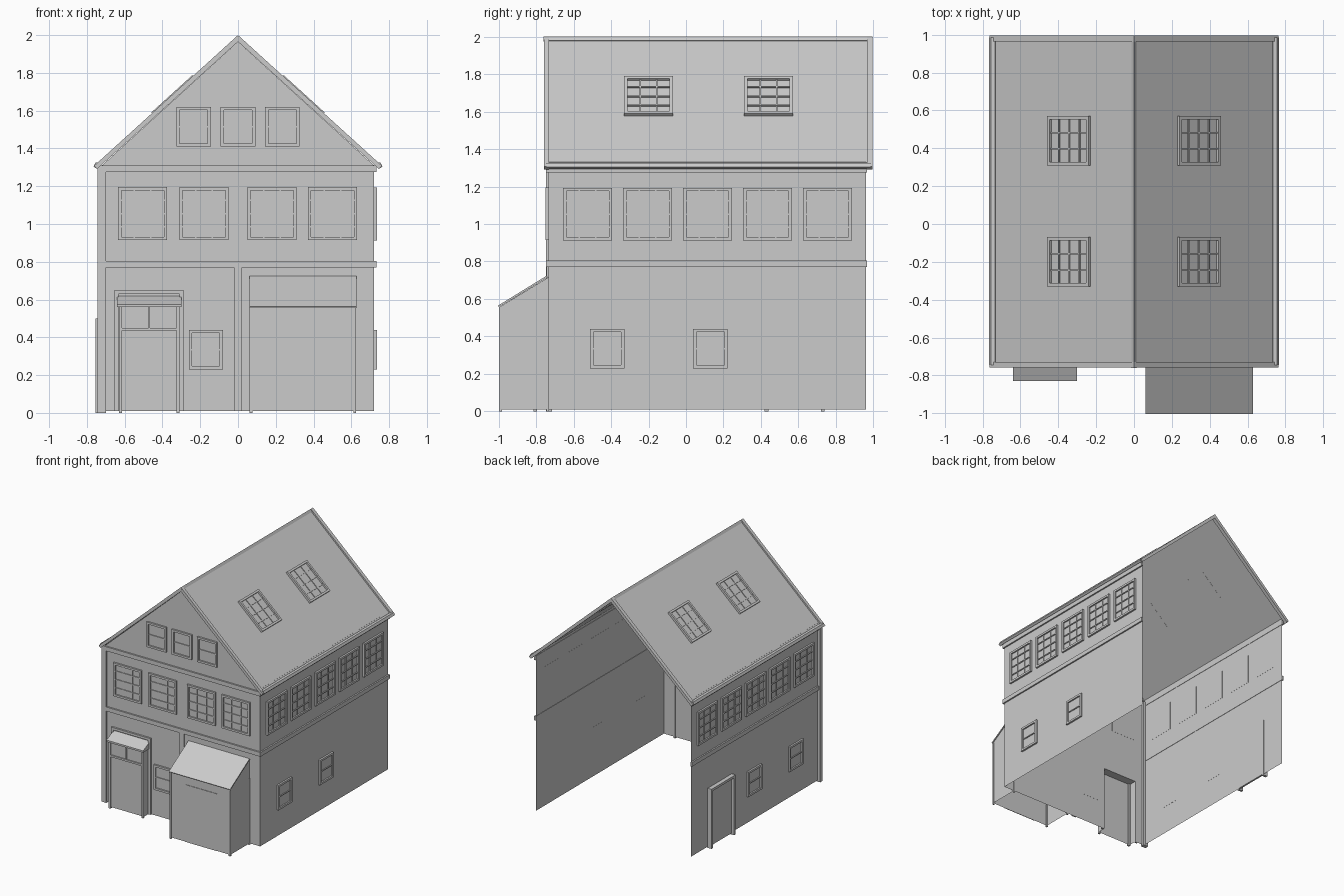
import bpy, bmesh, math
from mathutils import Matrix, Vector

if "Cube" in bpy.data.objects:
    bpy.data.objects.remove(bpy.data.objects["Cube"])

def finish(name, bm):
    me = bpy.data.meshes.new(name)
    bm.to_mesh(me)
    bm.free()
    ob = bpy.data.objects.new(name, me)
    bpy.context.collection.objects.link(ob)
    return ob

def add_box(bm, x0, x1, y0, y1, z0, z1, m=Matrix()):
    t = Matrix.Translation(((x0+x1)/2, (y0+y1)/2, (z0+z1)/2))
    bmesh.ops.create_cube(bm, size=1, matrix=m @ t @ Matrix.Diagonal((x1-x0, y1-y0, z1-z0, 1)))

def box(name, *b):
    bm = bmesh.new()
    add_box(bm, *b)
    return finish(name, bm)

def sheet(name, *polys):
    bm = bmesh.new()
    for p in polys:
        bm.faces.new([bm.verts.new(c) for c in p])
    return finish(name, bm)

def prism(name, pts, y0, y1):
    # x-z outline extruded along y
    bm = bmesh.new()
    f = bm.faces.new([bm.verts.new((x, y0, z)) for x, z in pts])
    r = bmesh.ops.extrude_face_region(bm, geom=[f])
    bmesh.ops.translate(bm, vec=(0, y1-y0, 0), verts=[v for v in r['geom'] if isinstance(v, bmesh.types.BMVert)])
    bmesh.ops.recalc_face_normals(bm, faces=bm.faces)
    return finish(name, bm)

def window(name, centre, u, v, w, h, cols, rows, depth=0.015, edge=0.017):
    # framed pane with glazing bars; u, v span the pane
    u, v = Vector(u), Vector(v)
    m = Matrix.Translation(centre) @ Matrix((u, v, u.cross(v))).transposed().to_4x4()
    a, b = w/2, h/2
    bm = bmesh.new()
    for s in (-1, 1):
        x, y = sorted((s*a, s*(a-edge))), sorted((s*b, s*(b-edge)))
        add_box(bm, *x, -b, b, 0, depth, m)
        add_box(bm, -a+edge, a-edge, *y, 0, depth, m)
    add_box(bm, -a+edge, a-edge, -b+edge, b-edge, -0.001, 0.003, m)
    t = 0.004
    for i in range(1, cols):
        x = -a + w*i/cols
        add_box(bm, x-t, x+t, -b+edge, b-edge, 0.003, 0.009, m)
    for j in range(1, rows):
        y = -b + h*j/rows
        add_box(bm, -a+edge, a-edge, y-t, y+t, 0.003, 0.010, m)
    return finish(name, bm)

X, Z = (1, 0, 0), (0, 0, 1)
WX, YF, YB = 0.72, -0.735, 0.96      # wall half width, front, back

# Walls: thin shells, open at the back and underneath
sheet("front_wall", [(x, YF, z) for x, z in (
    (-WX, .01), (-.63, .01), (-.63, .56), (-.31, .56), (-.31, .01),
    (WX, .01), (WX, 1.31), (0, 1.965), (-WX, 1.31))])
for s, side in ((1, "right"), (-1, "left")):
    sheet(side + "_wall", [(s*WX, y, z) for y, z in ((YF, .01), (YB, .01), (YB, 1.33), (YF, 1.33))])

# Horizontal bands and posts
for name, z0, z1 in (("floor_band", .77, .805), ("eave_band", 1.275, 1.31)):
    box(name + "_front", -.70, .73, -.748, YF, z0, z1)
    for s in (-1, 1):
        box(name + "_side", *sorted((s*(WX-.003), s*.732)), -.745, .967, z0, z1)
box("corner_post", -.745, -.70, -.748, -.715, 0, 1.31)
box("centre_post", -.02, .02, -.745, YF, .01, .77)

# Roof sheets, ridge, rakes and eaves
K = 0.69/0.76
L = math.hypot(1, K)
for s, side in ((1, "right"), (-1, "left")):
    sheet(side + "_roof", [(0, -.75, 1.983), (0, .985, 1.983), (s*.75, .985, 1.983-.75*K), (s*.75, -.75, 1.983-.75*K)])
    prism(side + "_eave_trim", [(s*.735, 1.327), (s*.755, 1.325), (s*.765, 1.305), (s*.75, 1.293), (s*.73, 1.315)], -.745, .985)
prism("ridge_cap", [(-.012, 1.979), (0, 2), (.012, 1.979), (0, 1.975)], -.76, .99)
rake = [(0, 2), (.763, 2-.763*K), (.745, 1.292), (0, 1.965), (-.745, 1.292), (-.763, 2-.763*K)]
prism("front_rake_trim", rake, -.758, -.73)
prism("back_rake_trim", rake, .965, .995)

# Front windows
for x in (-.505, -.18, .18, .5):
    window("upper_front_window", (x, YF, 1.055), X, Z, .26, .28, 3, 4)
for x in (-.235, 0, .235):
    window("gable_window", (x, YF, 1.515), X, Z, .183, .21, 1, 2)
window("lower_front_window", (-.17, YF, .335), X, Z, .18, .21, 1, 2)

# Side windows and skylights, mirrored left and right
for s in (1, -1):
    u = (0, s, 0)
    for i in range(5):
        window("upper_side_window", (s*WX, -.525 + .32*i, 1.053), u, Z, .26, .28, 3, 4)
    for y in (-.42, .13):
        window("lower_side_window", (s*WX, y, .335), u, Z, .183, .21, 1, 2)
    for y in (-.20, .44):
        window("skylight", (s*.338, y, 1.983-.338*K), u, (-s/L, 0, K/L), .26, .295, 3, 4, .018)

# Side door on the left wall
box("side_door", -.73, -.715, .44, .72, .01, .48)
for y in (.42, .72):
    box("side_door_jamb", -.755, -.715, y, y+.02, 0, .5)
box("side_door_head", -.755, -.715, .44, .72, .48, .5)

# Small boxed entrance with canopy on the front left
x0, x1, yp = -.63, -.31, -.805
sheet("entrance_shell",
      [(x0, yp, .01), (x1, yp, .01), (x1, yp, .57), (x0, yp, .57)],
      [(x0, YF, .01), (x0, yp, .01), (x0, yp, .57), (x0, YF, .57)],
      [(x1, yp, .01), (x1, YF, .01), (x1, YF, .57), (x1, yp, .57)])
for x in (x0, x1-.016):
    box("entrance_post", x, x+.016, yp-.01, yp+.01, 0, .56)
box("entrance_rail", x0, x1, yp-.01, yp, .435, .45)
box("entrance_transom_bar", -.475, -.465, yp-.01, yp, .45, .56)
sheet("canopy_roof",
      [(-.64, -.83, .575), (-.30, -.83, .575), (-.30, YF, .62), (-.64, YF, .62)],
      [(-.64, -.83, .56), (-.30, -.83, .56), (-.30, -.83, .575), (-.64, -.83, .575)],
      [(-.64, YF, .56), (-.30, YF, .56), (-.30, -.83, .56), (-.64, -.83, .56)],
      [(-.30, -.83, .56), (-.30, YF, .56), (-.30, YF, .62), (-.30, -.83, .575)],
      [(-.64, YF, .56), (-.64, -.83, .56), (-.64, -.83, .575), (-.64, YF, .62)])
for x in (-.655, -.31):
    box("entrance_frame_side", x, x+.022, -.75, YF, .01, .65)
box("entrance_frame_head", -.655, -.288, -.75, YF, .63, .65)

# Lean-to porch on the front right
x0, x1, yp = .068, .622, -.99
sheet("porch_walls",
      [(x0, yp, .01), (x1, yp, .01), (x1, yp, .56), (x0, yp, .56)],
      [(x0, YF, .01), (x0, yp, .01), (x0, yp, .56), (x0, YF, .715)],
      [(x1, yp, .01), (x1, YF, .01), (x1, YF, .715), (x1, yp, .56)])
bm = bmesh.new()
slope = math.atan2(.16, .26)
add_box(bm, .06, .628, 0, math.hypot(.16, .26), 0, .01,
        Matrix.Translation((0, -.998, .556)) @ Matrix.Rotation(slope, 4, 'X'))
finish("porch_roof", bm)
for x in (.062, .612):
    for y in (-.997, -.745):
        box("porch_post", x, x+.014, y, y+.014, 0, .56)
box("porch_door", .2, .5, yp-.004, yp, .01, .49)
